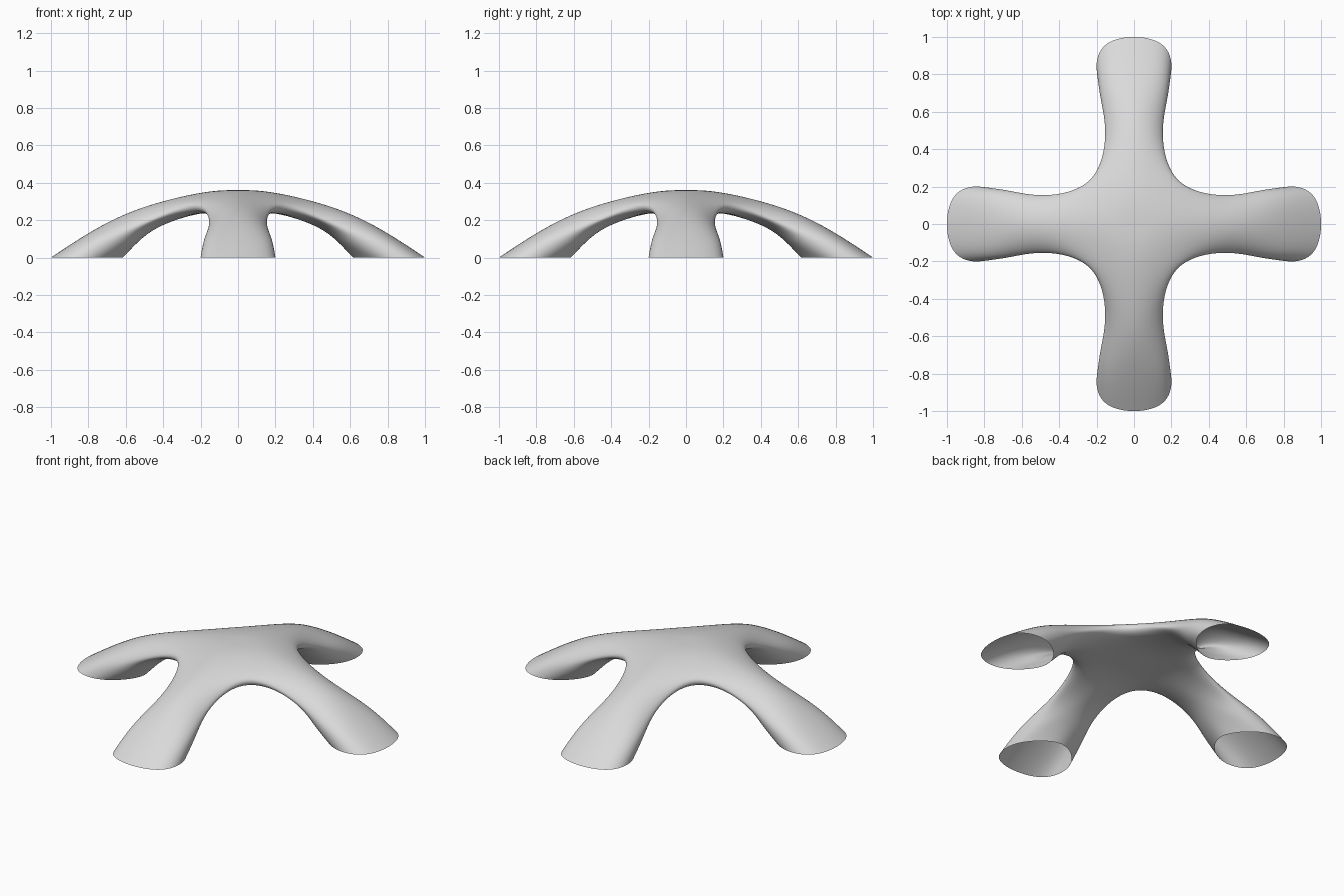
import bpy, bmesh, math
from mathutils import Matrix, Vector

if "Cube" in bpy.data.objects:
    bpy.data.objects.remove(bpy.data.objects["Cube"])

# Half cross-sections of one leg, running from hub to foot:
# top middle, top shoulder, side, bottom shoulder, bottom middle
HALF_RINGS = [
    [(.20, 0, .346), (.19, .19, .320), (.235, .235, .275), (.195, .195, .236), (.20, 0, .236)],
    [(.52, 0, .263), (.50, .10, .245), (.47, .155, .200), (.43, .11, .183), (.40, 0, .173)],
    [(.78, 0, .141), (.76, .135, .125), (.67, .177, .103), (.58, .125, .084), (.52, 0, .097)],
    [(1.0, 0, 0), (.955, .155, 0), (.83, .20, 0), (.70, .145, 0), (.615, 0, 0)],
]
HUB_TOP, HUB_BOTTOM = (0, 0, .36), (0, 0, .245)


def full_ring(half):
    """Mirror a half cross-section in y to close the ring."""
    return half + [(x, -y, z) for x, y, z in half[3:0:-1]]


# Control mesh: four legs turned around the hub, feet left open
bm = bmesh.new()


def quad(points, turn):
    bm.faces.new([bm.verts.new(turn @ Vector(p)) for p in points])


def quarter_turn(p):
    return (-p[1], p[0], p[2])


rings = [full_ring(h) for h in HALF_RINGS]
for k in range(4):
    turn = Matrix.Rotation(k * math.pi / 2, 3, 'Z')
    for a, b in zip(rings, rings[1:]):
        for i in range(8):
            j = (i + 1) % 8
            quad((a[i], b[i], b[j], a[j]), turn)
    # hub quarter, top and underside
    r = rings[0]
    quad((HUB_TOP, r[0], r[1], quarter_turn(r[0])), turn)
    quad((HUB_BOTTOM, quarter_turn(r[4]), r[3], r[4]), turn)
bmesh.ops.remove_doubles(bm, verts=bm.verts, dist=0.001)
bmesh.ops.recalc_face_normals(bm, faces=bm.faces)
top = max(bm.faces, key=lambda f: f.calc_center_median().z)
if top.normal.z < 0:
    bmesh.ops.reverse_faces(bm, faces=bm.faces)

mesh = bpy.data.meshes.new("four_leg_shell")
bm.to_mesh(mesh)
bm.free()
shell = bpy.data.objects.new("four_leg_shell", mesh)
bpy.context.collection.objects.link(shell)
for p in mesh.polygons:
    p.use_smooth = True

# Smooth surface
sub = shell.modifiers.new("smooth", 'SUBSURF')
sub.levels = sub.render_levels = 2

# Push the control points outward until the smooth surface passes through the sections
targets = [v.co.copy() for v in mesh.vertices]
for _ in range(8):
    shell.update_tag()
    bpy.context.view_layer.update()
    smooth = shell.evaluated_get(bpy.context.evaluated_depsgraph_get()).data
    offsets = [t - smooth.vertices[i].co for i, t in enumerate(targets)]
    for v, d in zip(mesh.vertices, offsets):
        v.co += d
    mesh.update()
sub.levels = sub.render_levels = 4

# Colour
grey = bpy.data.materials.new("light_grey")
grey.diffuse_color = (0.7, 0.7, 0.7, 1)
grey.use_nodes = True
grey.node_tree.nodes["Principled BSDF"].inputs["Base Color"].default_value = grey.diffuse_color
mesh.materials.append(grey)
